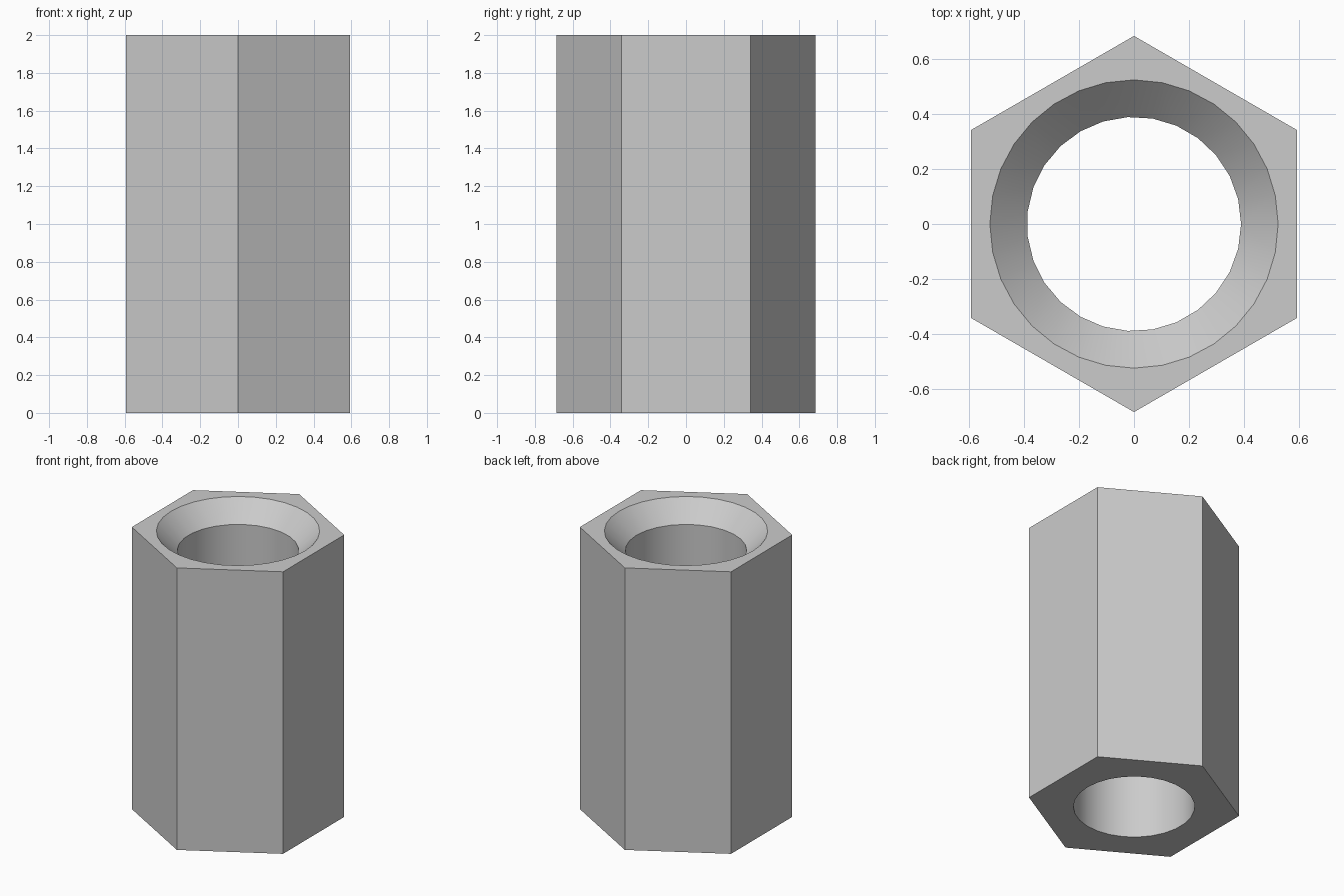
import bpy, bmesh, math

cube = bpy.data.objects.get("Cube")
if cube:
    bpy.data.objects.remove(cube, do_unlink=True)

HEIGHT = 2.0
HEX_R, BORE_R, SINK_R = 0.685, 0.39, 0.525
SINK_DEPTH = SINK_R - BORE_R

bm = bmesh.new()


def ring(count, radius, z, start=0.0):
    """Regular polygon of vertices; returns (angle, vertex) pairs."""
    pairs = []
    for i in range(count):
        a = start + math.tau * i / count
        pairs.append((a, bm.verts.new((radius * math.cos(a), radius * math.sin(a), z))))
    return pairs


def stitch(a, b):
    """Join two rings by angle: quads if counts match, triangles otherwise."""
    na, nb = len(a), len(b)
    if na == nb:
        for i in range(na):
            j = (i + 1) % na
            bm.faces.new((a[i][1], a[j][1], b[j][1], b[i][1]))
        return
    i = j = 0
    while i < na or j < nb:
        mid_a = a[0][0] + math.tau * (i + 0.5) / na
        mid_b = b[0][0] + math.tau * (j + 0.5) / nb
        va, vb = a[i % na][1], b[j % nb][1]
        if j >= nb or (i < na and mid_a <= mid_b):
            i += 1
            bm.faces.new((va, a[i % na][1], vb))
        else:
            j += 1
            bm.faces.new((va, b[j % nb][1], vb))


# Outer hexagon, plain bore and countersunk mouth
hex_start = math.pi / 6
hex_bottom = ring(6, HEX_R, 0, hex_start)
hex_top = ring(6, HEX_R, HEIGHT, hex_start)
mouth = ring(32, SINK_R, HEIGHT)
bore_top = ring(27, BORE_R, HEIGHT - SINK_DEPTH)
bore_bottom = ring(27, BORE_R, 0)

loops = [hex_bottom, hex_top, mouth, bore_top, bore_bottom]
for k, loop in enumerate(loops):
    stitch(loop, loops[(k + 1) % len(loops)])

# Merge the flat end triangles and face everything outwards
bmesh.ops.recalc_face_normals(bm, faces=bm.faces)

mesh = bpy.data.meshes.new("hex_standoff")
bm.to_mesh(mesh)
bm.free()
body = bpy.data.objects.new("hex_standoff", mesh)
bpy.context.collection.objects.link(body)

# Plain grey metal
grey = bpy.data.materials.new("plain_grey")
grey.use_nodes = True
colour = (0.6, 0.6, 0.6, 1.0)
grey.diffuse_color = colour
grey.node_tree.nodes["Principled BSDF"].inputs["Base Color"].default_value = colour
mesh.materials.append(grey)

# Smooth round surfaces, crisp edges
bpy.ops.object.select_all(action="DESELECT")
body.select_set(True)
bpy.context.view_layer.objects.active = body
bpy.ops.object.shade_smooth_by_angle(angle=math.radians(30))
